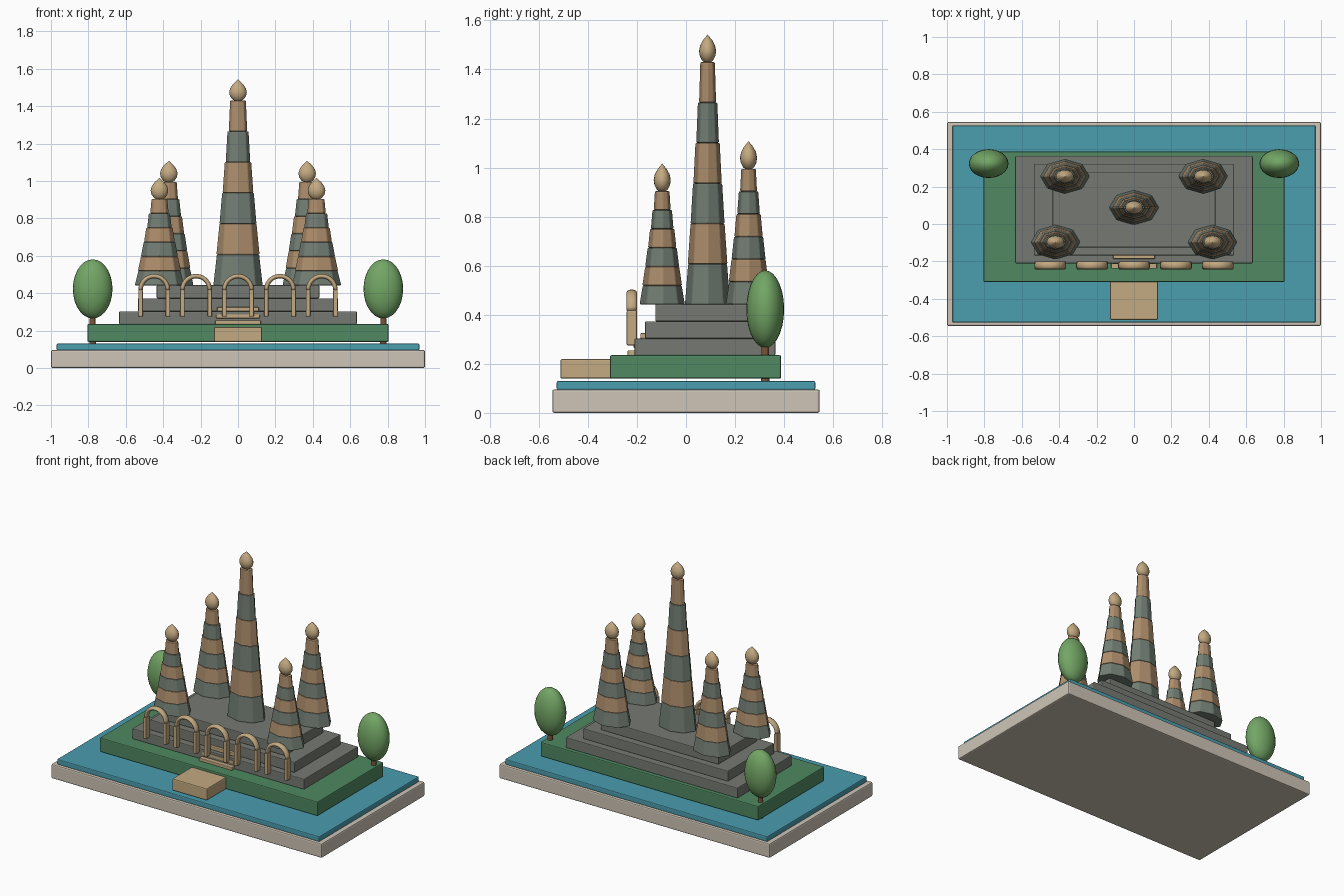
import bpy, bmesh
from math import sin, cos, pi
from mathutils import Matrix

if "Cube" in bpy.data.objects:
    bpy.data.objects.remove(bpy.data.objects["Cube"])


def material(name, r, g, b):
    m = bpy.data.materials.new(name)
    m.diffuse_color = (r, g, b, 1)
    m.use_nodes = True
    m.node_tree.nodes["Principled BSDF"].inputs["Base Color"].default_value = m.diffuse_color
    return m


PLINTH = material("pale_stone", .62, .56, .47)
WATER = material("water", .07, .34, .43)
GRASS = material("grass", .08, .25, .12)
STONE = material("dark_stone", .18, .195, .17)
GREY = material("tower_grey", .17, .21, .175)
TAN = material("tower_tan", .42, .27, .15)
SAND = material("sand", .55, .40, .22)
LEAF = material("leaf", .17, .38, .13)
BARK = material("bark", .20, .09, .04)


def finish(name, bm, mat, bevel=0, smooth=False):
    bmesh.ops.recalc_face_normals(bm, faces=bm.faces)
    me = bpy.data.meshes.new(name)
    bm.to_mesh(me)
    bm.free()
    for p in me.polygons:
        p.use_smooth = smooth
    me.materials.append(mat)
    ob = bpy.data.objects.new(name, me)
    bpy.context.collection.objects.link(ob)
    if bevel:
        mod = ob.modifiers.new("soft_edges", 'BEVEL')
        mod.width, mod.segments = bevel, 2
    return ob


def box(name, x, y, z, mat, bevel=.006):
    """Box from (min, max) pairs."""
    bm = bmesh.new()
    size = [b - a for a, b in (x, y, z)]
    mid = [(a + b) / 2 for a, b in (x, y, z)]
    bmesh.ops.create_cube(bm, size=1, matrix=Matrix.Translation(mid) @ Matrix.Diagonal((*size, 1)))
    return finish(name, bm, mat, bevel)


def lathe(name, profile, sides, loc, sy, mat, bevel=0, smooth=False):
    """Revolve (radius, z) points about z, squashed by sy in y; ends are capped."""
    bm = bmesh.new()
    rings = []
    for r, z in profile:
        rings.append([bm.verts.new((loc[0] + r * cos(2 * pi * k / sides),
                                    loc[1] + r * sy * sin(2 * pi * k / sides),
                                    loc[2] + z)) for k in range(sides)])
    for a, b in zip(rings, rings[1:]):
        for k in range(sides):
            n = (k + 1) % sides
            bm.faces.new((a[k], a[n], b[n], b[k]))
    bm.faces.new(rings[0])
    bm.faces.new(rings[-1])
    return finish(name, bm, mat, bevel, smooth)


def arch_ring(name, x, y, z, radius, mat):
    """Half ring with an oval section, standing in the xz plane."""
    bm = bmesh.new()
    rings = []
    for i in range(17):
        a = pi * i / 16
        ring = []
        for k in range(12):
            t = 2 * pi * k / 12
            r = radius + .012 * cos(t)
            ring.append(bm.verts.new((x + r * cos(a), y + .021 * sin(t), z + r * sin(a))))
        rings.append(ring)
    for a, b in zip(rings, rings[1:]):
        for k in range(12):
            n = (k + 1) % 12
            bm.faces.new((a[k], a[n], b[n], b[k]))
    bm.faces.new(rings[0])
    bm.faces.new(rings[-1])
    return finish(name, bm, mat, smooth=True)


def tower(name, x, y, top):
    """Six flared octagonal stages in alternating colours with a bud finial."""
    z0 = .442
    h = (top - z0) / 6
    for i in range(6):
        r = .133 - .0165 * i
        lathe(f"{name}_stage_{i + 1}", [(r, 0), (r * .86, h)], 8,
              (x, y, z0 + i * h), .7, TAN if i % 2 else GREY, .005)
    bud = [(.012, -.004), (.03, .006), (.043, .025), (.047, .045), (.041, .068),
           (.025, .09), (.010, .103), (.001, .112)]
    lathe(name + "_finial", bud, 20, (x, y, top), .74, SAND, smooth=True)


# ground layers
box("plinth", (-1, 1), (-.545, .545), (0, .096), PLINTH, .008)
box("water", (-.97, .97), (-.527, .527), (.094, .13), WATER)
box("island", (-.805, .805), (-.31, .388), (.14, .235), GRASS)
box("landing", (-.128, .128), (-.512, -.30), (.14, .219), SAND)

# stepped terrace
for i in range(3):
    hx, hy, z = .635 - .1 * i, .287 - .0425 * i, .233 + .07 * i
    box(f"terrace_{i + 1}", (-hx, hx), (.077 - hy, .077 + hy), (z, z + .07), STONE, .005)

# front steps
for i, (hx, y, z) in enumerate([(.122, -.238, .233), (.117, -.214, .265), (.112, -.186, .303)]):
    box(f"step_{i + 1}", (-hx, hx), (y, y + .05), (z, z + .022), SAND, .004)

# towers
tower("centre_tower", 0, .088, 1.43)
for side, s in (("left", -1), ("right", 1)):
    tower(side + "_back_tower", s * .37, .255, .995)
    tower(side + "_front_tower", s * .42, -.097, .904)

# arcade
for i in range(5):
    x = (i - 2) * .224
    for side, s in (("left", -1), ("right", 1)):
        px = x + s * .073
        box(f"arch_{i + 1}_{side}_post", (px - .012, px + .012), (-.242, -.2), (.275, .418), SAND, .005)
    arch_ring(f"arch_{i + 1}_ring", x, -.221, .418, .073, SAND)

# trees
for side, s in (("left", -1), ("right", 1)):
    lathe(side + "_trunk", [(.018, 0), (.015, .17)], 12, (s * .777, .323, .13), 1, BARK)
    bm = bmesh.new()
    bmesh.ops.create_uvsphere(bm, u_segments=24, v_segments=14, radius=1,
                              matrix=Matrix.Translation((s * .777, .323, .423))
                              @ Matrix.Diagonal((.106, .077, .158, 1)))
    finish(side + "_foliage", bm, LEAF, smooth=True)
